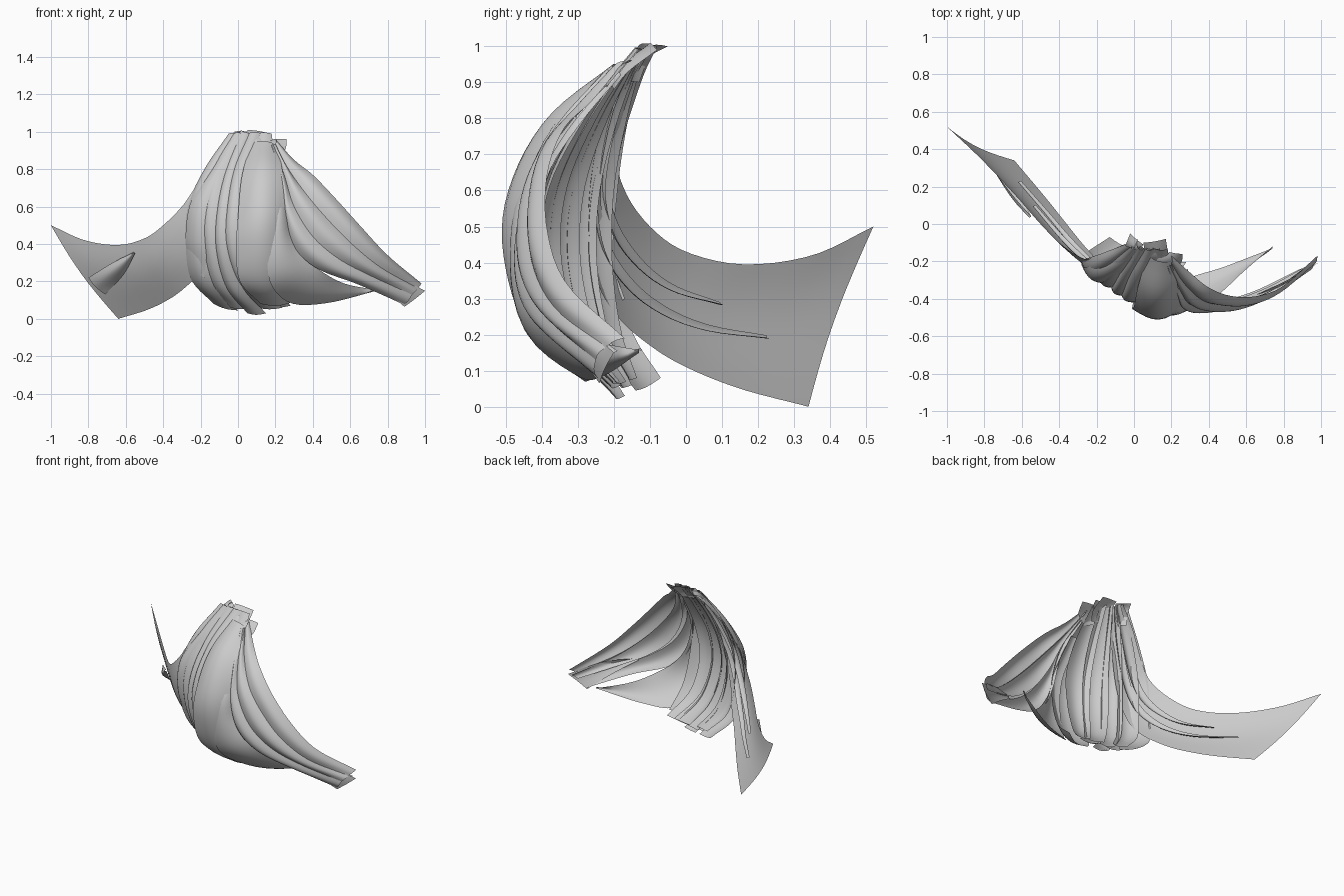
import bpy, math
from mathutils import Vector

mat = bpy.data.materials.new("plain grey")
mat.diffuse_color = (0.6, 0.6, 0.6, 1)


def spline(points, n):
    """Even samples along a smooth curve through the points."""
    p = [Vector(q) for q in points]
    p = [2 * p[0] - p[1]] + p + [2 * p[-1] - p[-2]]
    out = []
    for i in range(n + 1):
        f = i / n * (len(p) - 3)
        k = min(int(f), len(p) - 4)
        t = f - k
        a, b, c, d = p[k:k + 4]
        out.append(0.5 * (2 * b + (c - a) * t + (2 * a - 5 * b + 4 * c - d) * t * t
                          + (3 * b - a - 3 * c + d) * t ** 3))
    return out


def strand(name, left, right, bulge=0.03, rows=28, cols=8, ends=0.35):
    """Thin curved sheet between two edge curves, bulging outwards."""
    L, R = spline(left, rows), spline(right, rows)
    verts, faces = [], []
    for i in range(rows + 1):
        j, k = max(i - 1, 0), min(i + 1, rows)
        normal = (L[k] + R[k] - L[j] - R[j]).cross(R[i] - L[i]).normalized()
        grow = bulge * (ends + (1 - ends) * math.sin(math.pi * i / rows))
        for c in range(cols + 1):
            v = c / cols
            verts.append(L[i].lerp(R[i], v) + normal * grow * math.sin(math.pi * v))
    w = cols + 1
    for i in range(rows):
        for c in range(cols):
            a = i * w + c
            faces.append((a, a + w, a + w + 1, a + 1))
    me = bpy.data.meshes.new(name)
    me.from_pydata(verts, [], faces)
    me.materials.append(mat)
    for f in me.polygons:
        f.use_smooth = True
    ob = bpy.data.objects.new(name, me)
    bpy.context.collection.objects.link(ob)
    return ob


LEVELS = (0.99, 0.8, 0.6, 0.4, 0.2, 0.06)
ARC = (0.04, 0.21, 0.33, 0.35, 0.27, 0.12)


def hanging(name, lx, rx, dl, dr, bulge, drop=0.0):
    """Strand of the middle body: x per height, depth factor per edge."""
    def edge(xs, d):
        return [(x, -0.1 - d * a, z - drop * (i / 5))
                for i, (x, a, z) in enumerate(zip(xs, ARC, LEVELS))]
    strand(name, edge(lx, dl), edge(rx, dr), bulge)


# Middle body folds, left to right
strand("body_fold_1",
       [(-.05, -.11, .99), (-.18, -.16, .8), (-.27, -.19, .6), (-.28, -.2, .4),
        (-.25, -.15, .21), (-.13, -.07, .08)],
       [(.0, -.12, .99), (-.11, -.22, .8), (-.16, -.28, .6), (-.16, -.29, .4),
        (-.12, -.25, .2), (.0, -.14, .045)], .03)
hanging("body_fold_2", (-.03, -.14, -.19, -.19, -.15, -.04),
        (.03, -.05, -.09, -.09, -.04, .07), .45, .68, .035)
hanging("body_fold_3", (.00, -.07, -.11, -.12, -.07, .05),
        (.07, .00, -.04, -.04, .02, .15), .58, .80, .035, .03)
hanging("body_fold_4", (.05, -.03, -.06, -.07, -.01, .10),
        (.12, .06, .02, .02, .08, .24), .68, .90, .035, .0)
# Inner layer behind the folds
hanging("inner_fold_1", (-.02, -.13, -.20, -.21, -.18, -.06),
        (.04, -.06, -.10, -.10, -.06, .03), .30, .48, .03, -.02)
hanging("inner_fold_2", (.02, -.06, -.11, -.12, -.08, .02),
        (.08, .02, -.02, -.02, .02, .11), .42, .65, .03)
hanging("inner_fold_3", (.06, .00, -.04, -.05, .00, .09),
        (.14, .12, .09, .08, .12, .22), .55, .78, .03, -.01)
hanging("inner_fold_4", (.10, .07, .05, .05, .09, .18),
        (.18, .20, .20, .18, .20, .28), .70, .85, .03, -.01)

# Broad front panel flaring to a point on the right
strand("front_panel",
       [(.07, -.17, .94), (.02, -.34, .76), (.0, -.44, .55), (-.01, -.45, .38),
        (.01, -.4, .2), (.12, -.28, .08)],
       [(.21, -.2, .93), (.24, -.36, .78), (.26, -.43, .6), (.27, -.43, .42),
        (.28, -.37, .22), (.29, -.24, .09)], .065)
strand("front_panel_sweep",
       [(.17, -.3, .8), (.17, -.45, .6), (.16, -.485, .4), (.17, -.44, .2),
        (.28, -.3, .085), (.48, -.23, .085), (.74, -.13, .15)],
       [(.23, -.3, .8), (.26, -.42, .6), (.29, -.43, .45), (.36, -.42, .33),
        (.46, -.37, .245), (.58, -.26, .185), (.74, -.12, .155)], .03)

# Left wing: broad sheet plus narrow strands lying along it
wing_top = [(.02, -.08, 1.0), (-.09, -.125, .9), (-.23, -.185, .7), (-.3, -.17, .6),
            (-.4, -.1, .5), (-.5, 0, .43), (-.64, .16, .395), (-.82, .35, .42), (-1, .52, .5)]
wing_low = [(.05, -.14, .98), (-.02, -.23, .8), (-.09, -.27, .55), (-.15, -.25, .36),
            (-.2, -.19, .25), (-.28, -.1, .17), (-.36, 0, .11), (-.48, .15, .05), (-.64, .34, 0)]
strand("left_wing", wing_top, wing_low, .03, 36, 10, .9)


def along(t0, t1, push, end):
    """Path on the wing from share t0 to t1 of its height, pushed to the back."""
    return [tuple(Vector(a).lerp(Vector(b), t0 + (t1 - t0) * i / (end - 1)) + Vector((push, push, 0)))
            for i, (a, b) in enumerate(zip(wing_top[:end], wing_low[:end]))]


strand("wing_strand_upper", along(.2, .37, -.005, 7), along(.55, .39, .005, 7), .015)
strand("wing_strand_lower", along(.5, .6, -.005, 8), along(.8, .62, .005, 8), .015)
strand("wing_strand_tip", [(-.55, .04, .36), (-.67, .18, .3), (-.8, .36, .22)],
       [(-.55, .04, .35), (-.61, .16, .24), (-.71, .32, .13)], .03, 12)
strand("wing_root_fold", [(-.02, -.11, .99), (-.13, -.18, .82), (-.25, -.23, .63),
                          (-.28, -.22, .45), (-.27, -.17, .3)],
       [(.03, -.14, .98), (-.06, -.25, .8), (-.13, -.31, .6),
        (-.16, -.31, .4), (-.18, -.25, .22)], .03)

# Right wing: overlapping strands meeting at the tip
a = [(.2, -.17, .96), (.3, -.26, .85), (.4, -.34, .77), (.52, -.385, .645), (.66, -.385, .49),
     (.8, -.33, .34), (.98, -.17, .19)]
b = [(.2, -.21, .93), (.27, -.32, .8), (.37, -.41, .66), (.49, -.435, .52), (.62, -.425, .39),
     (.77, -.36, .27), (.96, -.22, .165)]
c = [(.19, -.22, .93), (.25, -.36, .76), (.30, -.43, .6), (.40, -.455, .44), (.54, -.435, .32),
     (.71, -.37, .23), (.93, -.25, .13)]
d = [(.18, -.22, .92), (.23, -.38, .72), (.255, -.43, .51), (.31, -.44, .37), (.43, -.42, .265),
     (.64, -.36, .185), (.89, -.24, .075)]
e = [(p[0] + .01, p[1] + .03, p[2] - .01) for p in b]
f = [(p[0] + .01, p[1] + .035, p[2]) for p in c]
strand("right_wing_upper", b, a, .025)
strand("right_wing_middle", c, b, .025)
strand("right_wing_lower", d, c, .03)
strand("right_wing_inner", f, e, .02)
strand("right_wing_end", [(.62, -.39, .27), (.76, -.32, .17), (.89, -.24, .065)],
       [(.63, -.39, .28), (.82, -.3, .24), (1, -.2, .15)], .015)

# Short tabs at the gathered top
strand("top_tab_right", [(.19, -.15, .96), (.1, -.2, .93), (.08, -.2, .89)],
       [(.26, -.16, .96), (.25, -.21, .9), (.18, -.24, .86)], .01, 8)
strand("top_tab_middle", [(.05, -.1, 1.01), (.06, -.17, .95), (.07, -.2, .9)],
       [(.17, -.08, .99), (.18, -.16, .93), (.16, -.2, .88)], .015, 8)
strand("top_tab_left", [(-.02, -.05, 1.0), (-.04, -.1, .97), (-.05, -.13, .9)],
       [(.05, -.11, 1.0), (.03, -.14, .97), (.0, -.17, .9)], .015, 8)
